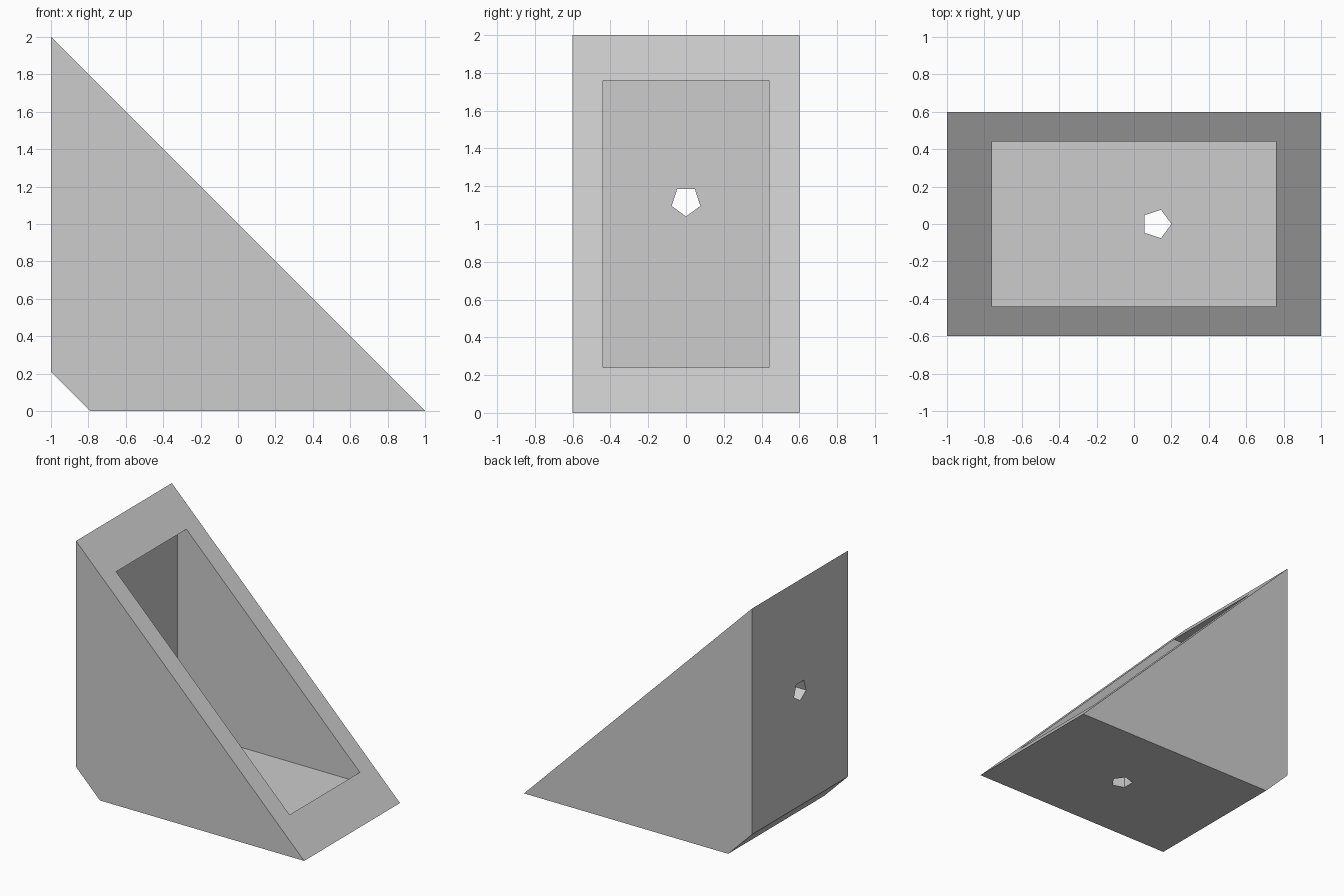
import bpy, bmesh
from math import cos, sin, tau
from mathutils import Vector

cube = bpy.data.objects.get("Cube")
if cube:
    bpy.data.objects.remove(cube, do_unlink=True)

grey = bpy.data.materials.new("light_grey")
grey.use_nodes = True
colour = (0.604, 0.604, 0.604, 1)
grey.diffuse_color = colour
grey.node_tree.nodes["Principled BSDF"].inputs["Base Color"].default_value = colour


def prism(name, corners, sweep):
    """Extrude a flat polygon along a sweep vector."""
    bm = bmesh.new()
    face = bm.faces.new([bm.verts.new(c) for c in corners])
    extruded = bmesh.ops.extrude_face_region(bm, geom=[face], use_keep_orig=True)
    moved = [v for v in extruded["geom"] if isinstance(v, bmesh.types.BMVert)]
    bmesh.ops.translate(bm, verts=moved, vec=Vector(sweep))
    bmesh.ops.recalc_face_normals(bm, faces=bm.faces)
    mesh = bpy.data.meshes.new(name)
    bm.to_mesh(mesh)
    bm.free()
    mesh.materials.append(grey)
    obj = bpy.data.objects.new(name, mesh)
    bpy.context.collection.objects.link(obj)
    return obj


def cut(body, cutter):
    """Subtract a cutter from the body, then discard it."""
    cutter.hide_render = True
    mod = body.modifiers.new("cut", 'BOOLEAN')
    mod.operation = 'DIFFERENCE'
    mod.solver = 'EXACT'
    mod.object = cutter
    bpy.context.view_layer.objects.active = body
    bpy.ops.object.modifier_apply(modifier=mod.name)
    bpy.data.objects.remove(cutter, do_unlink=True)


# Wedge body with a chamfered rear bottom corner
profile = [(-0.79, 0), (1, 0), (-1, 2), (-1, 0.21)]
body = prism("corner_bracket", [(x, -0.6, z) for x, z in profile], (0, 1.2, 0))

# Box-shaped pocket, leaving a small lip at the top and at the tip
pocket = [(-0.84, 0.16), (0.76, 0.16), (0.76, 1.76), (-0.84, 1.76)]
cut(body, prism("pocket_cutter", [(x, -0.44, z) for x, z in pocket], (0, 0.88, 0)))

# Five-sided screw holes through the floor and the back wall
pentagon = [(0.08 * cos(i * tau / 5), 0.08 * sin(i * tau / 5)) for i in range(5)]
cut(body, prism("floor_hole_cutter",
                [(0.12 + a, b, -0.1) for a, b in pentagon], (0, 0, 0.4)))
cut(body, prism("wall_hole_cutter",
                [(-1.1, b, 1.12 - a) for a, b in pentagon], (0.4, 0, 0)))
